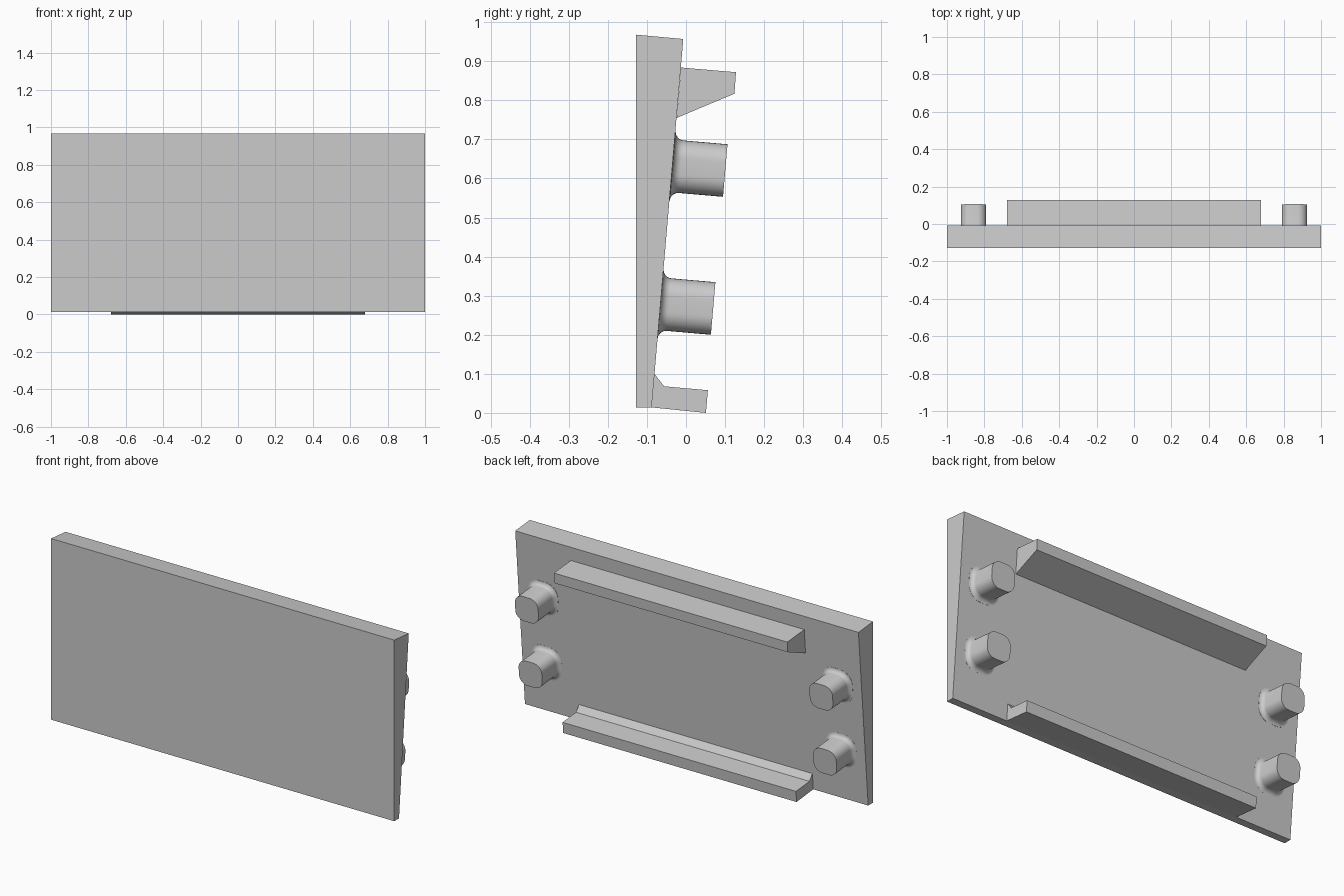
import bpy
import bmesh
from math import sin, cos, pi, radians
from mathutils import Vector

cube = bpy.data.objects.get("Cube")
if cube:
    bpy.data.objects.remove(cube, do_unlink=True)

grey = bpy.data.materials.new("light grey")
grey.use_nodes = True
colour = (0.6, 0.6, 0.6, 1)
grey.diffuse_color = colour
grey.node_tree.nodes["Principled BSDF"].inputs["Base Color"].default_value = colour


def finish(name, bm):
    bmesh.ops.recalc_face_normals(bm, faces=bm.faces)
    mesh = bpy.data.meshes.new(name)
    bm.to_mesh(mesh)
    bm.free()
    mesh.materials.append(grey)
    obj = bpy.data.objects.new(name, mesh)
    bpy.context.collection.objects.link(obj)
    return obj


def loft(name, rings):
    """Bridge closed rings of points and cap both ends."""
    bm = bmesh.new()
    loops = [[bm.verts.new(p) for p in ring] for ring in rings]
    for a, b in zip(loops, loops[1:]):
        for i in range(len(a)):
            j = (i + 1) % len(a)
            bm.faces.new((a[i], a[j], b[j], b[i]))
    bm.faces.new(loops[0])
    bm.faces.new(loops[-1])
    return finish(name, bm)


def prism(name, half_width, profile):
    return loft(name, [[(x, y, z) for y, z in profile] for x in (-half_width, half_width)])


# Wedge panel with upright front and leaning back
prism("panel", 1.0, [(-0.128, 0.014), (-0.128, 0.968), (-0.007, 0.957), (-0.088, 0.014)])

# Rails across the back
prism("upper_rail", 0.68, [(-0.013, 0.884), (0.128, 0.872), (0.124, 0.817), (-0.024, 0.755)])
prism("lower_rail", 0.68, [(-0.081, 0.1), (-0.056, 0.068), (0.056, 0.058), (0.051, 0.0), (-0.088, 0.014)])

# Rounded-square pegs, square to the leaning back, with a fillet at the root
TILT = radians(4.95)
OUT = Vector((0, cos(TILT), -sin(TILT)))
UP = Vector((0, sin(TILT), cos(TILT)))
SIDE = Vector((1, 0, 0))
HALF, CORNER, FILLET, LENGTH = 0.0675, 0.047, 0.022, 0.135


def peg_ring(base, offset, height, steps=8):
    ring = []
    for quarter in range(4):
        mid = pi / 4 + quarter * pi / 2
        cx = (HALF - CORNER) * (1 if cos(mid) > 0 else -1)
        cy = (HALF - CORNER) * (1 if sin(mid) > 0 else -1)
        for k in range(steps + 1):
            a = quarter * pi / 2 + k * pi / 2 / steps
            r = CORNER + offset
            ring.append(base + SIDE * (cx + r * cos(a)) + UP * (cy + r * sin(a)) + OUT * height)
    return ring


for side, x in (("left", 0.858), ("right", -0.858)):
    for level, y, z in (("upper", -0.034, 0.632), ("lower", -0.065, 0.279)):
        base = Vector((x, y, z))
        rings = [peg_ring(base, FILLET, -0.003)]
        for k in range(9):
            a = k * pi / 16
            rings.append(peg_ring(base, FILLET * (1 - sin(a)), FILLET * (1 - cos(a))))
        rings.append(peg_ring(base, 0, LENGTH))
        peg = loft(f"{level}_{side}_peg", rings)
        bpy.ops.object.select_all(action="DESELECT")
        peg.select_set(True)
        bpy.context.view_layer.objects.active = peg
        bpy.ops.object.shade_smooth_by_angle(angle=radians(40))
